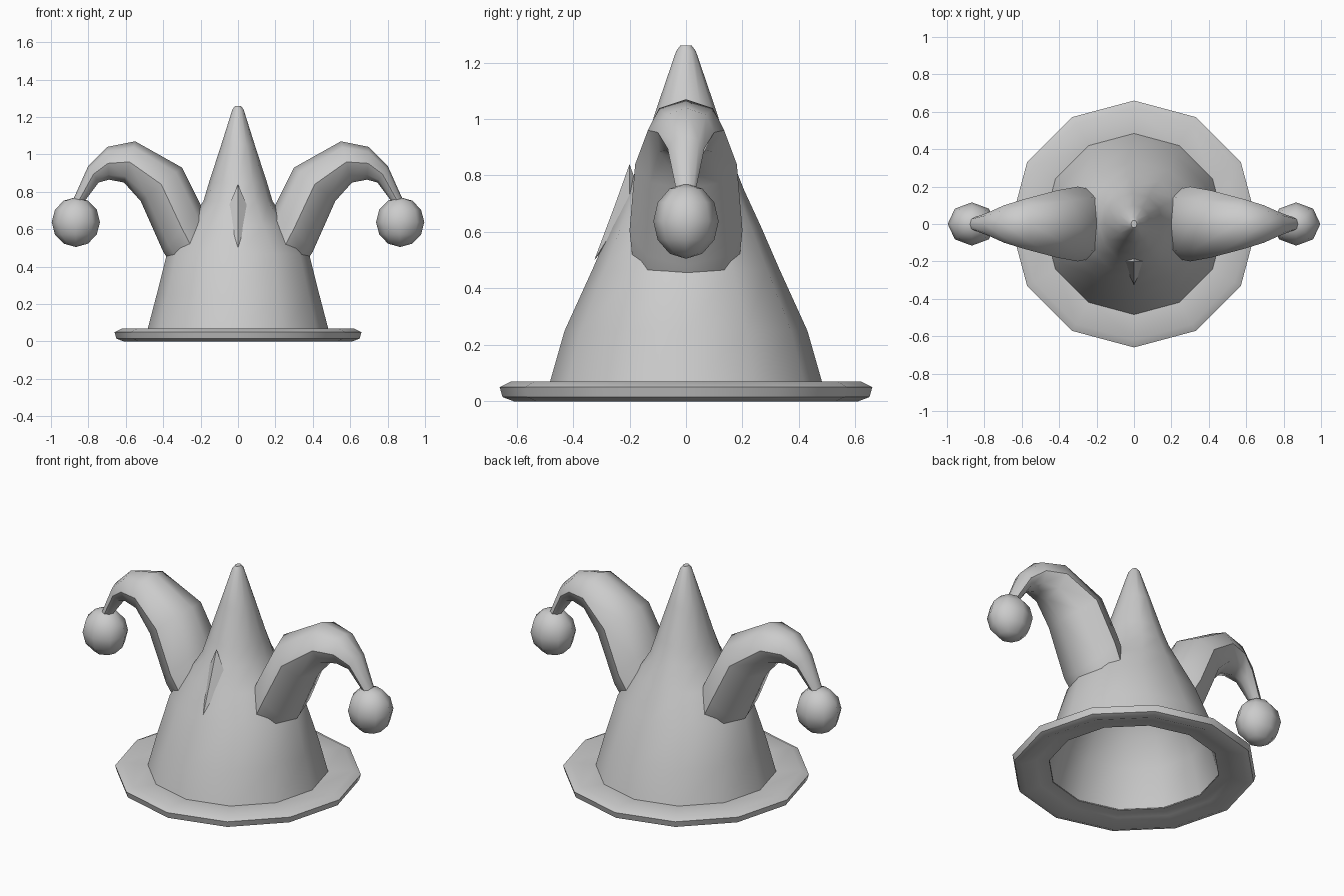
import bpy, bmesh, math
from mathutils import Vector

cube = bpy.data.objects.get("Cube")
if cube:
    bpy.data.objects.remove(cube, do_unlink=True)

grey = bpy.data.materials.new("plain_grey")
grey.use_nodes = True
colour = (0.6, 0.6, 0.6, 1)
grey.diffuse_color = colour
grey.node_tree.nodes["Principled BSDF"].inputs["Base Color"].default_value = colour


def finish(name, bm, angle=50):
    bmesh.ops.recalc_face_normals(bm, faces=bm.faces)
    mesh = bpy.data.meshes.new(name)
    bm.to_mesh(mesh)
    bm.free()
    mesh.materials.append(grey)
    obj = bpy.data.objects.new(name, mesh)
    bpy.context.collection.objects.link(obj)
    bpy.ops.object.select_all(action='DESELECT')
    obj.select_set(True)
    bpy.context.view_layer.objects.active = obj
    bpy.ops.object.shade_smooth_by_angle(angle=math.radians(angle))
    return obj


def loft(name, rings, closed=False, angle=50):
    """Skin a list of rings; cap both ends unless the rings form a loop."""
    bm = bmesh.new()
    loops = [[bm.verts.new(p) for p in ring] for ring in rings]
    n = len(loops[0])
    pairs = list(zip(loops, loops[1:]))
    if closed:
        pairs.append((loops[-1], loops[0]))
    for a, b in pairs:
        for i in range(n):
            j = (i + 1) % n
            bm.faces.new((a[i], a[j], b[j], b[i]))
    if not closed:
        bm.faces.new(loops[0])
        bm.faces.new(loops[-1])
    return finish(name, bm, angle)


def level_ring(z, rx, ry, n=12):
    turns = [2 * math.pi * i / n for i in range(n)]
    return [Vector((rx * math.cos(t), ry * math.sin(t), z)) for t in turns]


# Hollow crown: up the lining, over the hem and up the outside to the peak
lining = [(0.62, 0.04, 0.04), (0.56, 0.18, 0.18), (0.4, 0.33, 0.31),
          (0.25, 0.4, 0.39), (0.04, 0.46, 0.46)]
outside = [(0.04, 0.49, 0.49), (0.25, 0.435, 0.43), (0.47, 0.38, 0.33),
           (0.62, 0.27, 0.265), (0.75, 0.185, 0.205), (0.85, 0.155, 0.165),
           (1.05, 0.09, 0.1), (1.24, 0.03, 0.035), (1.26, 0.015, 0.02)]
loft("crown", [level_ring(*r) for r in lining + outside])

# Rolled brim with a hollowed underside
brim = [(0.06, 0.47), (0.07, 0.62), (0.05, 0.66), (0.015, 0.65),
        (0.0, 0.61), (0.03, 0.53), (0.035, 0.46)]
loft("brim", [level_ring(z, r, r) for z, r in brim], closed=True)

# Drooping horns: top edge, underside edge (x, z) and half width
sections = [((0.14, 0.6), (0.36, 0.42), 0.19), ((0.2, 0.73), (0.4, 0.48), 0.2),
            ((0.3, 0.93), (0.52, 0.75), 0.18), ((0.55, 1.07), (0.61, 0.85), 0.135),
            ((0.7, 1.04), (0.69, 0.865), 0.1), ((0.8, 0.94), (0.745, 0.85), 0.065),
            ((0.885, 0.75), (0.82, 0.75), 0.035)]


def horn_ring(top, low, half, side, n=8):
    a, b = Vector((top[0], 0, top[1])), Vector((low[0], 0, low[1]))
    ring = []
    for i in range(n):
        t = 2 * math.pi * i / n
        p = (a + b) / 2 + (a - b) / 2 * math.cos(t)
        ring.append(Vector((side * p.x, half * math.sin(t), p.z)))
    return ring


for label, side in (("left", 1), ("right", -1)):
    loft(label + "_horn", [horn_ring(*s, side) for s in sections])

    # Bell hanging from the tip
    bm = bmesh.new()
    bmesh.ops.create_uvsphere(bm, u_segments=8, v_segments=6, radius=0.133)
    bmesh.ops.scale(bm, vec=(0.97, 0.87, 1), verts=bm.verts)
    bmesh.ops.translate(bm, vec=(side * 0.867, 0, 0.638), verts=bm.verts)
    finish(label + "_bell", bm)

# Pointed fold standing proud of the front
bm = bmesh.new()
tip, foot = bm.verts.new((0, -0.2, 0.84)), bm.verts.new((0, -0.325, 0.5))
ridge = bm.verts.new((0, -0.25, 0.7))
back = bm.verts.new((0, -0.15, 0.7))
for x in (-0.06, 0.06):
    edge = bm.verts.new((x, -0.2, 0.7))
    for a, b in ((tip, ridge), (ridge, foot), (foot, back), (back, tip)):
        bm.faces.new((a, b, edge))
finish("front_fold", bm, 30)
